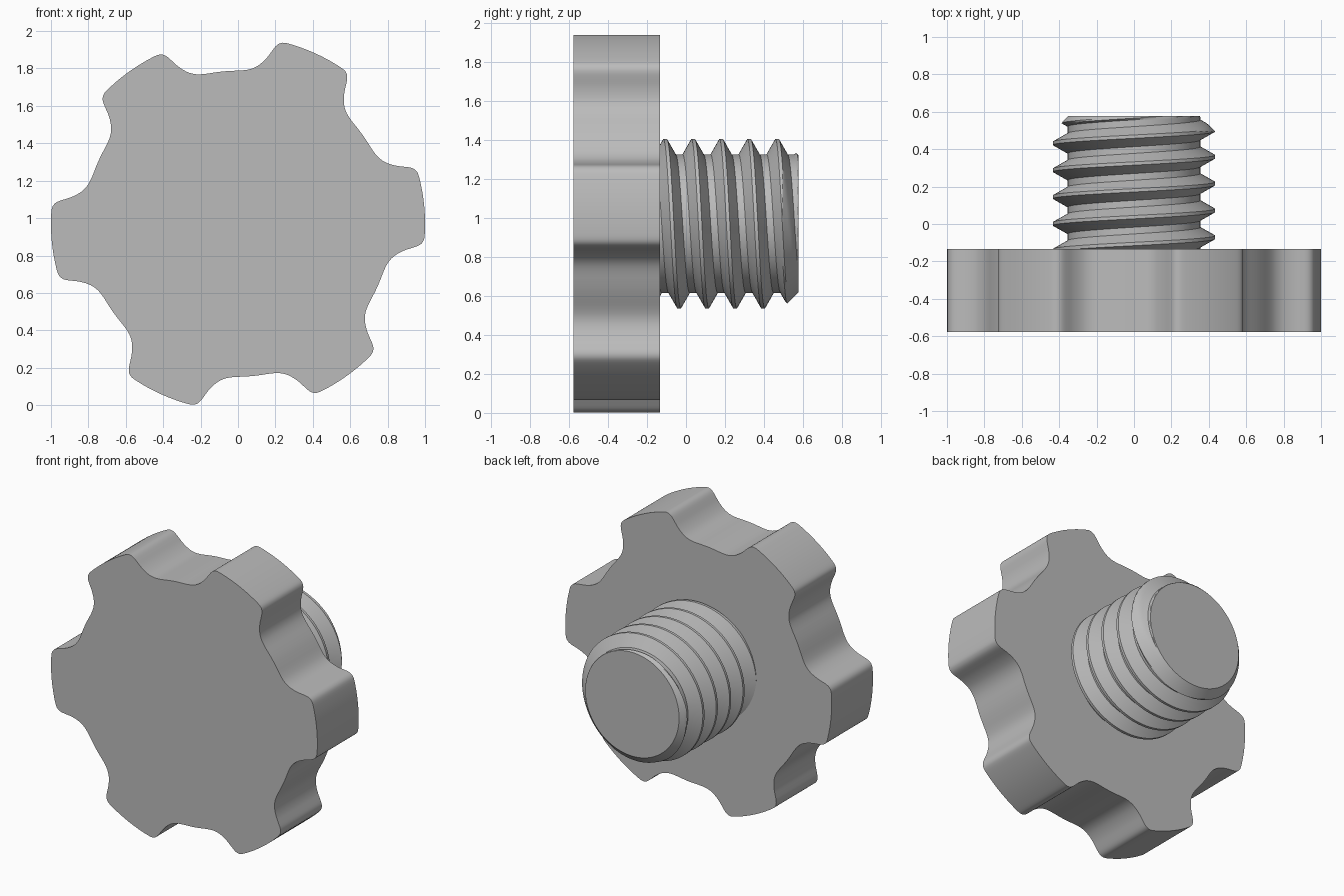
import bpy
import bmesh
from math import pi, sin, cos, radians

cube = bpy.data.objects.get("Cube")
if cube:
    bpy.data.objects.remove(cube, do_unlink=True)

CENTRE_Z = 0.97
FRONT, SEAT, END = -0.577, -0.134, 0.577

# One plain grey for the whole part
grey = bpy.data.materials.new("grey")
grey.use_nodes = True
grey.diffuse_color = (0.5, 0.5, 0.5, 1)
grey.node_tree.nodes["Principled BSDF"].inputs["Base Color"].default_value = (0.5, 0.5, 0.5, 1)


def finish(bm, name, angle):
    """Turn a bmesh into a smooth-shaded object with crisp edges."""
    bmesh.ops.recalc_face_normals(bm, faces=bm.faces)
    mesh = bpy.data.meshes.new(name)
    bm.to_mesh(mesh)
    bm.free()
    mesh.materials.append(grey)
    ob = bpy.data.objects.new(name, mesh)
    bpy.context.collection.objects.link(ob)
    ob.location.z = CENTRE_Z
    bpy.ops.object.select_all(action="DESELECT")
    ob.select_set(True)
    bpy.context.view_layer.objects.active = ob
    bpy.ops.object.shade_smooth_by_angle(angle=radians(angle))
    return ob


def catmull(points, steps):
    """Smooth closed loop through the points."""
    n, out = len(points), []
    for i in range(n):
        a, b, c, d = (points[(i + k) % n] for k in (-1, 0, 1, 2))
        for j in range(steps):
            t = j / steps
            out.append([0.5 * (2 * q + (r - p) * t + (2 * p - 5 * q + 4 * r - s) * t * t
                               + (3 * q - p - 3 * r + s) * t ** 3)
                        for p, q, r, s in zip(a, b, c, d)])
    return out


# Six-lobed grip: half a lobe as (degrees from lobe axis, radius), mirrored and repeated
half = [(3.5, 1), (7, 1), (10, 0.999), (11.5, 0.989), (12.5, 0.97), (13.4, 0.94),
        (14.4, 0.907), (15.8, 0.875), (17.6, 0.848), (20, 0.829), (23, 0.82), (26.5, 0.818)]
lobe = [(-a, r) for a, r in reversed(half)] + [(0, 1)] + half + [(30, 0.818)]
outline = []
for k in range(6):
    for a, r in lobe:
        t = radians(a + 5.5 + 60 * k)
        outline.append((r * cos(t), r * sin(t)))

bm = bmesh.new()
face = bm.faces.new([bm.verts.new((x, FRONT, z)) for x, z in catmull(outline, 3)])
sides = bmesh.ops.extrude_face_region(bm, geom=[face], use_keep_orig=True)
bmesh.ops.translate(bm, vec=(0, SEAT - FRONT, 0),
                    verts=[v for v in sides["geom"] if isinstance(v, bmesh.types.BMVert)])
finish(bm, "lobed_grip", 35)

# Threaded stud: rows follow the helix, clipped to the stud length and end chamfer
PITCH, CREST, ROOT = 0.1435, 0.434, 0.355
START = SEAT - 0.02
COLS, FINE = 144, 5
FLAT, DEEP = PITCH / 16, PITCH * 3 / 8     # half crest flat, start of the root flat


def radius(d):
    """Thread radius at axial distance d from a crest line."""
    d = abs((d + PITCH / 2) % PITCH - PITCH / 2)
    f = min(max((d - FLAT) / (DEEP - FLAT), 0), 1)
    return CREST + (ROOT - CREST) * f


corners = [-FLAT, FLAT, DEEP, PITCH - DEEP, PITCH - FLAT]
offsets = []
for turn in range(-4, 6):
    for a, b in zip(corners, corners[1:]):
        offsets += [turn * PITCH + a + (b - a) * i / FINE for i in range(FINE)]

bm = bmesh.new()
grid = []
for c in range(COLS + 1):
    t = 2 * pi * c / COLS
    crest_y = 0.216 - PITCH * c / COLS
    column = []
    for s in offsets:
        y = min(max(crest_y + s, START), END)
        r = min(radius(y - crest_y), 0.352 + END - y)
        column.append(bm.verts.new((r * cos(t), y, r * sin(t))))
    grid.append(column)
for left, right in zip(grid, grid[1:]):
    for i in range(len(offsets) - 1):
        quad = (left[i], left[i + 1], right[i + 1], right[i])
        if any(START < v.co.y < END for v in quad):
            bm.faces.new(quad)
bmesh.ops.delete(bm, geom=[v for v in bm.verts if not v.link_faces], context="VERTS")
bmesh.ops.remove_doubles(bm, verts=bm.verts, dist=0.0002)
for y in (START, END):
    rim = [e for e in bm.edges if e.is_boundary
           and all(abs(v.co.y - y) < 0.001 for v in e.verts)]
    bmesh.ops.holes_fill(bm, edges=rim, sides=0)
finish(bm, "threaded_stud", 25)
